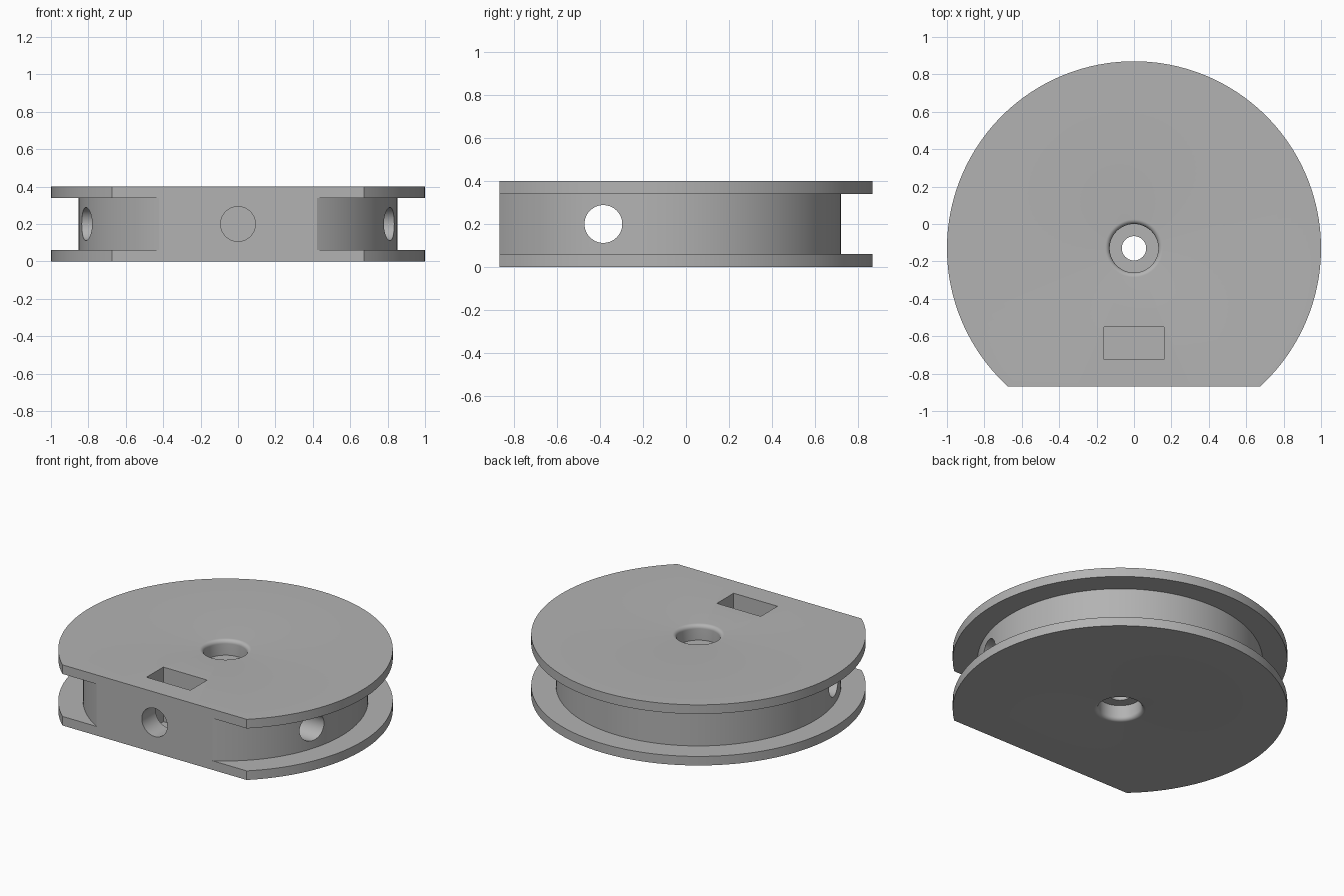
import bpy, bmesh
from math import sin, cos, pi, radians
from mathutils import Matrix, Vector

cube = bpy.data.objects.get("Cube")
if cube:
    bpy.data.objects.remove(cube, do_unlink=True)

H, FLANGE, HUB_R, AXIS_Y, FRONT_Y = 0.4, 0.06, 0.852, -0.13, -0.87
BORE_R, SINK_R, SINK_D, FILLET = 0.065, 0.13, 0.1, 0.025

grey = bpy.data.materials.new("plain_grey")
grey.use_nodes = True
colour = (0.45, 0.45, 0.45, 1)
grey.diffuse_color = colour
grey.node_tree.nodes["Principled BSDF"].inputs["Base Color"].default_value = colour


def make_object(name, bm):
    bmesh.ops.recalc_face_normals(bm, faces=bm.faces)
    mesh = bpy.data.meshes.new(name)
    bm.to_mesh(mesh)
    bm.free()
    mesh.materials.append(grey)
    obj = bpy.data.objects.new(name, mesh)
    bpy.context.collection.objects.link(obj)
    return obj


def lathe(name, profile, steps=160):
    bm = bmesh.new()
    rings = [[bm.verts.new((r * cos(2 * pi * i / steps), r * sin(2 * pi * i / steps) + AXIS_Y, z))
              for r, z in profile] for i in range(steps)]
    n = len(profile)
    for i in range(steps):
        a, b = rings[i], rings[(i + 1) % steps]
        for j in range(n):
            k = (j + 1) % n
            bm.faces.new((a[j], b[j], b[k], a[k]))
    return make_object(name, bm)


def box_cutter(name, low, high):
    low, high = Vector(low), Vector(high)
    bm = bmesh.new()
    bmesh.ops.create_cube(bm, size=1, matrix=Matrix.Translation((low + high) / 2)
                          @ Matrix.Diagonal((*(high - low), 1)))
    return make_object(name, bm)


def rod_cutter(name, centre, radius, length, axis):
    bm = bmesh.new()
    bmesh.ops.create_cone(bm, cap_ends=True, segments=64, radius1=radius, radius2=radius, depth=length,
                          matrix=Matrix.Translation(centre) @ Matrix.Rotation(pi / 2, 4, axis))
    return make_object(name, bm)


# Lower half of the spool section, from the bore out to the hub, then mirrored
fillet = [(SINK_R + FILLET * (1 - cos(t)), FILLET * (1 - sin(t)))
          for t in [pi / 2 * i / 8 for i in range(9)]]
half = [(BORE_R, SINK_D), (SINK_R, SINK_D)] + fillet + [(1, 0), (1, FLANGE), (HUB_R, FLANGE)]
spool = lathe("spool_body", half + [(r, H - z) for r, z in reversed(half)])

# Flat front, cross bore, captive nut slot and screw hole
cutters = [
    box_cutter("front_flat_cutter", (-2, -2, -1), (2, FRONT_Y, 1)),
    rod_cutter("cross_bore_cutter", (0, -0.385, 0.2), 0.088, 3, 'Y'),
    box_cutter("nut_slot_cutter", (-0.16, -0.725, 0.04), (0.16, -0.55, 0.6)),
    rod_cutter("screw_hole_cutter", (0, -0.8, 0.2), 0.093, 0.4, 'X'),
]
bpy.context.view_layer.objects.active = spool
for cutter in cutters:
    mod = spool.modifiers.new(cutter.name, 'BOOLEAN')
    mod.operation, mod.solver, mod.object = 'DIFFERENCE', 'EXACT', cutter
    bpy.ops.object.modifier_apply(modifier=mod.name)
    bpy.data.objects.remove(cutter, do_unlink=True)

bpy.ops.object.select_all(action='DESELECT')
spool.select_set(True)
bpy.ops.object.shade_smooth_by_angle(angle=radians(25))
